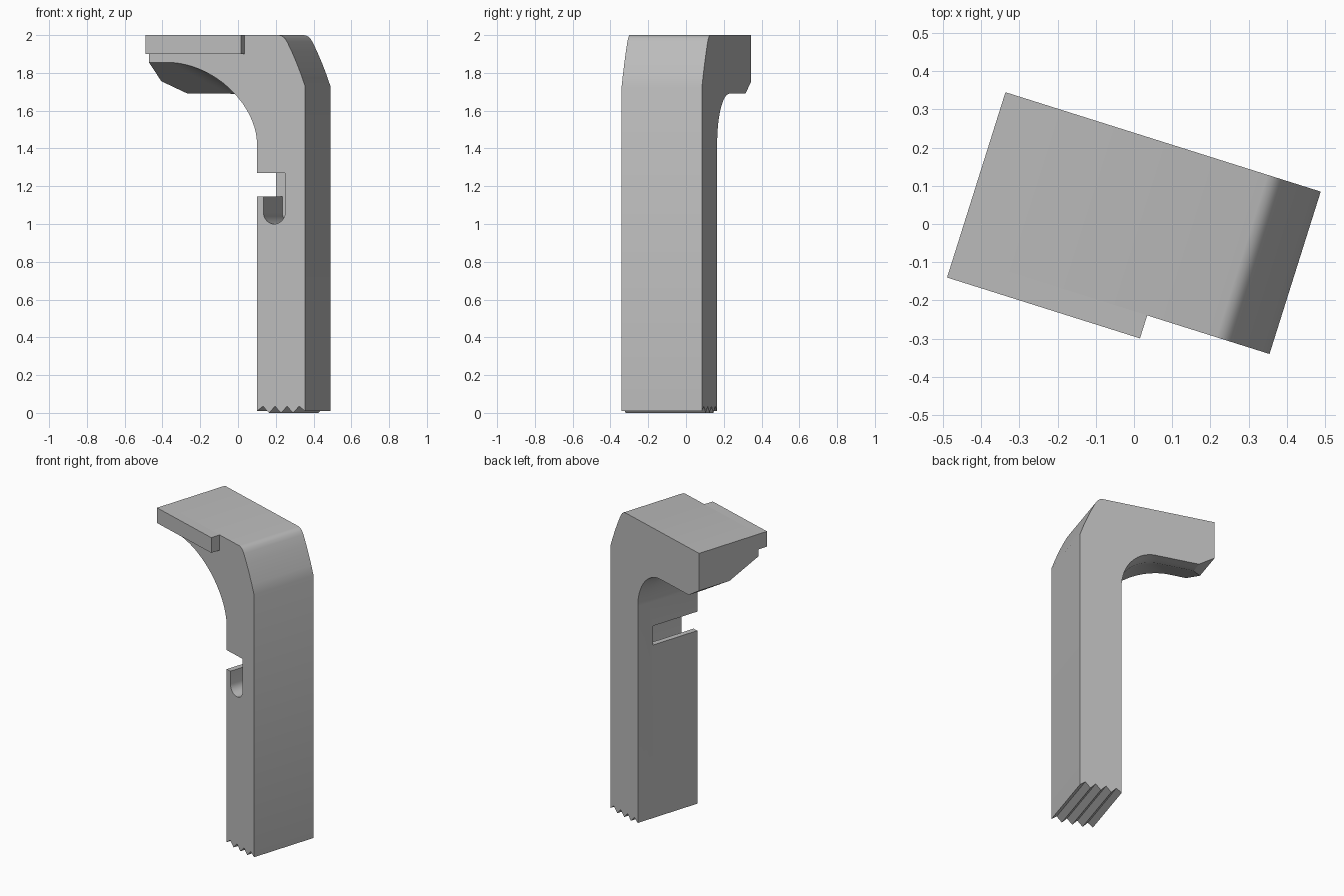
import bpy, bmesh, math

old = bpy.data.objects.get("Cube")
if old:
    bpy.data.objects.remove(old, do_unlink=True)

TURN = math.radians(-17.5)          # the part stands turned about the vertical
FRONT, BACK = -0.218, 0.228         # body depth
TIP, INNER, OUTER = -0.425, 0.174, 0.441   # arm tip and column sides
FILLET_FOOT = 1.43

grey = bpy.data.materials.new("plain grey")
grey.use_nodes = True
colour = (0.5, 0.5, 0.5, 1)
grey.diffuse_color = colour
grey.node_tree.nodes["Principled BSDF"].inputs["Base Color"].default_value = colour


def loft(name, sections):
    """Closed solid through outlines given as (depth, [(u, z), ...])."""
    bm = bmesh.new()
    rings = [[bm.verts.new((u, v, z)) for u, z in outline] for v, outline in sections]
    for a, b in zip(rings, rings[1:]):
        for i in range(len(a)):
            j = (i + 1) % len(a)
            bm.faces.new((a[i], a[j], b[j], b[i]))
    bm.faces.new(rings[0])
    bm.faces.new(rings[-1])
    bmesh.ops.recalc_face_normals(bm, faces=bm.faces)
    mesh = bpy.data.meshes.new(name)
    bm.to_mesh(mesh)
    bm.free()
    mesh.materials.append(grey)
    obj = bpy.data.objects.new(name, mesh)
    obj.rotation_euler.z = TURN
    bpy.context.collection.objects.link(obj)
    return obj


def serrations(count=4):
    """Zigzag foot, from the outer side to the inner side."""
    step = (OUTER - INNER) / count
    points = [(OUTER, 0.01)]
    for i in range(count):
        u = OUTER - i * step
        points.append((u - step / 2, 0.035))
        points.append((u - step, 0 if i < count - 1 else 0.01))
    return points


def outline(v):
    """Body profile; the arm's underside slopes and its fillet widens to the front."""
    t = (v - FRONT) / (BACK - FRONT)
    level = max(1.69, 1.755 - 0.459 * v)
    reach = 0.485 + (0.22 - 0.485) * t
    power = 1.8 + 0.2 * t
    shoulder = [(0.295, 2), (0.312, 1.996), (0.328, 1.984), (0.341, 1.965),
                (0.368, 1.911), (0.394, 1.853), (0.419, 1.791), (OUTER, 1.73)]
    fillet = []
    for i in range(21):
        a = math.pi / 2 * i / 20
        fillet.append((INNER - reach + reach * math.sin(a) ** (2 / power),
                       FILLET_FOOT + (level - FILLET_FOOT) * max(0, math.cos(a)) ** (2 / power)))
    kink = TIP + 0.001 + 0.1 * max(0, 1.755 - level) / 0.065
    return ([(TIP, 2)] + shoulder + serrations() + fillet[::-1]
            + [(kink, level), (TIP, max(1.755, level))])


# Column and arm in one piece
depths = [FRONT, -0.15, -0.075, 0, 0.05, 0.1, 0.143, 0.185, BACK]
body = loft("column_and_arm", [(v, outline(v)) for v in depths])

# Hooked slot, open to the front and to the inner side
left, right, low, sill, lintel = 0.21, 0.33, 1.0, 1.145, 1.27
r = (right - left) / 2
hook = [(INNER - 0.1, sill), (INNER - 0.1, lintel), (right, lintel)]
for i in range(17):
    a = math.pi * i / 16
    hook.append((left + r + r * math.cos(a), low + r - r * math.sin(a)))
hook.append((left, sill))
cutter = loft("slot_cutter", [(FRONT - 0.1, hook), (0.115, hook)])
cutter.hide_render = True
cutter.hide_viewport = False

cut = body.modifiers.new("slot", "BOOLEAN")
cut.operation = "DIFFERENCE"
cut.solver = "EXACT"
cut.object = cutter
bpy.context.view_layer.objects.active = body
body.select_set(True)
bpy.ops.object.modifier_apply(modifier=cut.name)
bpy.data.objects.remove(cutter, do_unlink=True)
bpy.ops.object.shade_smooth_by_angle(angle=math.radians(28))

# Ledge along the front of the arm
ledge = [(TIP, 1.9), (0.105, 1.9), (0.105, 2), (TIP, 2)]
loft("front_ledge", [(-0.281, ledge), (FRONT, ledge)])
